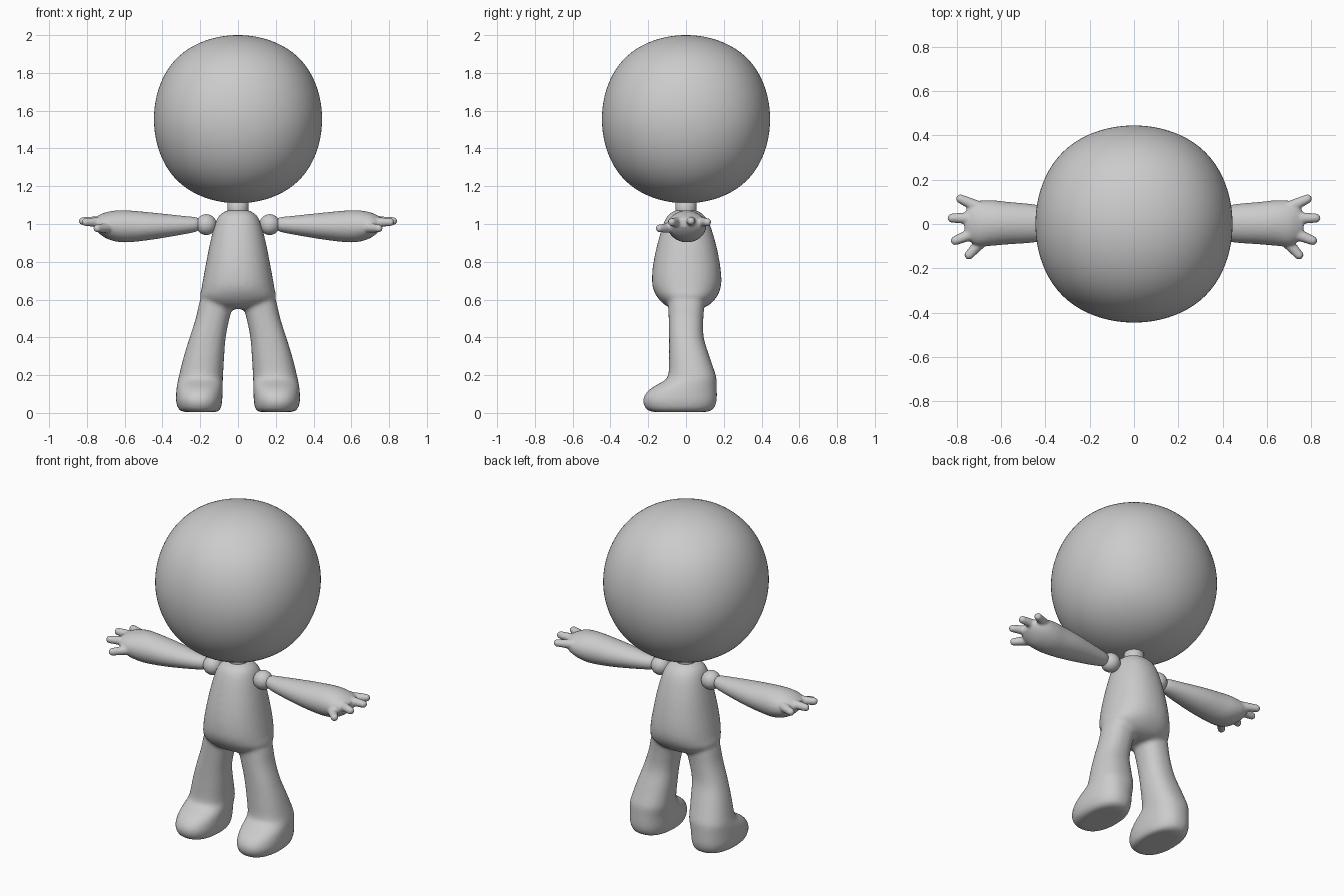
import bpy
import bmesh
import math
from mathutils import Vector, Matrix

default = bpy.data.objects.get("Cube")
if default:
    bpy.data.objects.remove(default, do_unlink=True)

clay = bpy.data.materials.new("plain grey")
clay.use_nodes = True
grey = (0.6, 0.6, 0.6, 1)
clay.diffuse_color = grey
clay.node_tree.nodes["Principled BSDF"].inputs["Base Color"].default_value = grey


def finish(bm, name):
    """Turn a bmesh into a smooth-shaded object."""
    bmesh.ops.recalc_face_normals(bm, faces=bm.faces)
    for face in bm.faces:
        face.smooth = True
    mesh = bpy.data.meshes.new(name)
    bm.to_mesh(mesh)
    bm.free()
    mesh.materials.append(clay)
    obj = bpy.data.objects.new(name, mesh)
    bpy.context.collection.objects.link(obj)
    return obj


def melt(obj, voxel, rounds):
    """Fuse overlapping volumes into one soft skin."""
    fuse = obj.modifiers.new("fuse", "REMESH")
    fuse.mode = "VOXEL"
    fuse.voxel_size = voxel
    fuse.use_smooth_shade = True
    soften = obj.modifiers.new("soften", "SMOOTH")
    soften.factor = 0.5
    soften.iterations = rounds


def refine(rows, steps=5):
    """Pass a smooth curve through the section rows."""
    rows = [Vector(r) for r in rows]
    padded = [rows[0]] + rows + [rows[-1]]
    result = []
    for p, q, r, s in zip(padded, padded[1:], padded[2:], padded[3:]):
        for i in range(steps):
            t = i / steps
            result.append(q + (r - p) * t / 2
                          + (p - q * 2.5 + r * 2 - s / 2) * t ** 2
                          + (q * 3 - p - r * 3 + s) * t ** 3 / 2)
    return result + [rows[-1]]


def loft(bm, rows, place, power=2.0, sides=32):
    """Skin oval sections given as (position, a_min, a_max, b_min, b_max)."""
    rings = []
    for t, a0, a1, b0, b1 in refine(rows):
        ring = []
        for i in range(sides):
            angle = math.tau * i / sides
            c, s = math.cos(angle), math.sin(angle)
            c = math.copysign(abs(c) ** (2 / power), c)
            s = math.copysign(abs(s) ** (2 / power), s)
            a = (a0 + a1 + (a1 - a0) * c) / 2
            b = (b0 + b1 + (b1 - b0) * s) / 2
            ring.append(bm.verts.new(place(t, a, b)))
        rings.append(ring)
    for low, high in zip(rings, rings[1:]):
        for i in range(sides):
            j = (i + 1) % sides
            bm.faces.new((low[i], low[j], high[j], high[i]))
    bm.faces.new(rings[0])
    bm.faces.new(rings[-1])


def ball(bm, centre, radius):
    bmesh.ops.create_uvsphere(bm, u_segments=24, v_segments=16, radius=radius,
                              matrix=Matrix.Translation(centre))


def finger(bm, base, tip, r_base, r_tip):
    """Tapered rod with round ends."""
    base, tip = Vector(base), Vector(tip)
    axis = tip - base
    turn = axis.to_track_quat("Z", "Y").to_matrix().to_4x4()
    bmesh.ops.create_cone(bm, cap_ends=True, segments=20, radius1=r_base,
                          radius2=r_tip, depth=axis.length,
                          matrix=Matrix.Translation((base + tip) / 2) @ turn)
    ball(bm, base, r_base)
    ball(bm, tip, r_tip)


# Head: a rounded cube
bm = bmesh.new()
bmesh.ops.create_cube(bm, size=1.06, matrix=Matrix.Translation((0, 0, 1.555)))
head = finish(bm, "head")
rounding = head.modifiers.new("rounding", "SUBSURF")
rounding.levels = rounding.render_levels = 5

# Neck
bm = bmesh.new()
bmesh.ops.create_cone(bm, cap_ends=True, segments=32, radius1=0.055, radius2=0.055,
                      depth=0.16, matrix=Matrix.Translation((0, 0, 1.08)))
neck = finish(bm, "neck")

# Torso and legs in one skin: rows are height, x range, y range
torso = [
    (0.55, -0.08, 0.08, -0.06, 0.07),
    (0.57, -0.16, 0.16, -0.11, 0.12),
    (0.61, -0.2, 0.2, -0.15, 0.16),
    (0.66, -0.193, 0.193, -0.175, 0.183),
    (0.72, -0.183, 0.183, -0.18, 0.187),
    (0.8, -0.168, 0.168, -0.172, 0.178),
    (0.9, -0.148, 0.148, -0.15, 0.157),
    (1.0, -0.122, 0.122, -0.12, 0.125),
    (1.05, -0.095, 0.095, -0.092, 0.092),
    (1.075, -0.05, 0.05, -0.05, 0.05),
]
leg = [
    (0.005, 0.11, 0.29, -0.18, 0.11),
    (0.02, 0.093, 0.315, -0.21, 0.145),
    (0.06, 0.084, 0.328, -0.228, 0.162),
    (0.1, 0.082, 0.328, -0.215, 0.164),
    (0.135, 0.081, 0.325, -0.178, 0.163),
    (0.17, 0.08, 0.319, -0.118, 0.162),
    (0.2, 0.079, 0.312, -0.094, 0.158),
    (0.3, 0.073, 0.287, -0.09, 0.124),
    (0.4, 0.065, 0.256, -0.09, 0.094),
    (0.5, 0.045, 0.224, -0.092, 0.092),
    (0.6, 0.02, 0.2, -0.095, 0.1),
    (0.66, 0.02, 0.17, -0.09, 0.09),
]
bm = bmesh.new()
loft(bm, torso, lambda t, a, b: (a, b, t), 2.2)
for side in (1, -1):
    loft(bm, leg, lambda t, a, b: (a * side, b, t), 2.3)
bmesh.ops.recalc_face_normals(bm, faces=bm.faces)
melt(finish(bm, "body_and_legs"), 0.011, 8)

# Arms with hands: rows are reach, y range, z range
arm = [
    (0.205, -0.025, 0.025, 0.975, 1.02),
    (0.22, -0.04, 0.04, 0.96, 1.035),
    (0.3, -0.06, 0.06, 0.943, 1.044),
    (0.45, -0.083, 0.088, 0.918, 1.06),
    (0.57, -0.092, 0.1, 0.904, 1.071),
    (0.64, -0.098, 0.107, 0.906, 1.072),
    (0.7, -0.1, 0.105, 0.925, 1.062),
    (0.74, -0.08, 0.09, 0.955, 1.045),
    (0.765, -0.045, 0.05, 0.985, 1.03),
]
fingers = [
    ((0.7, 0.075, 1.01), (0.783, 0.113, 1.01)),
    ((0.72, 0.025, 1.015), (0.822, 0.027, 1.015)),
    ((0.72, -0.04, 1.01), (0.807, -0.075, 1.01)),
    ((0.68, -0.07, 0.98), (0.745, -0.14, 0.977)),
]
for side, label in ((1, "left"), (-1, "right")):
    bm = bmesh.new()
    loft(bm, arm, lambda t, a, b: (t, a, b))
    for base, tip in fingers:
        finger(bm, base, tip, 0.028, 0.021)
    bmesh.ops.scale(bm, vec=(side, 1, 1), verts=bm.verts)
    melt(finish(bm, label + "_arm_and_hand"), 0.007, 4)

    # Shoulder joint
    bm = bmesh.new()
    ball(bm, (0.168 * side, 0, 0.997), 0.055)
    finish(bm, label + "_shoulder_ball")
